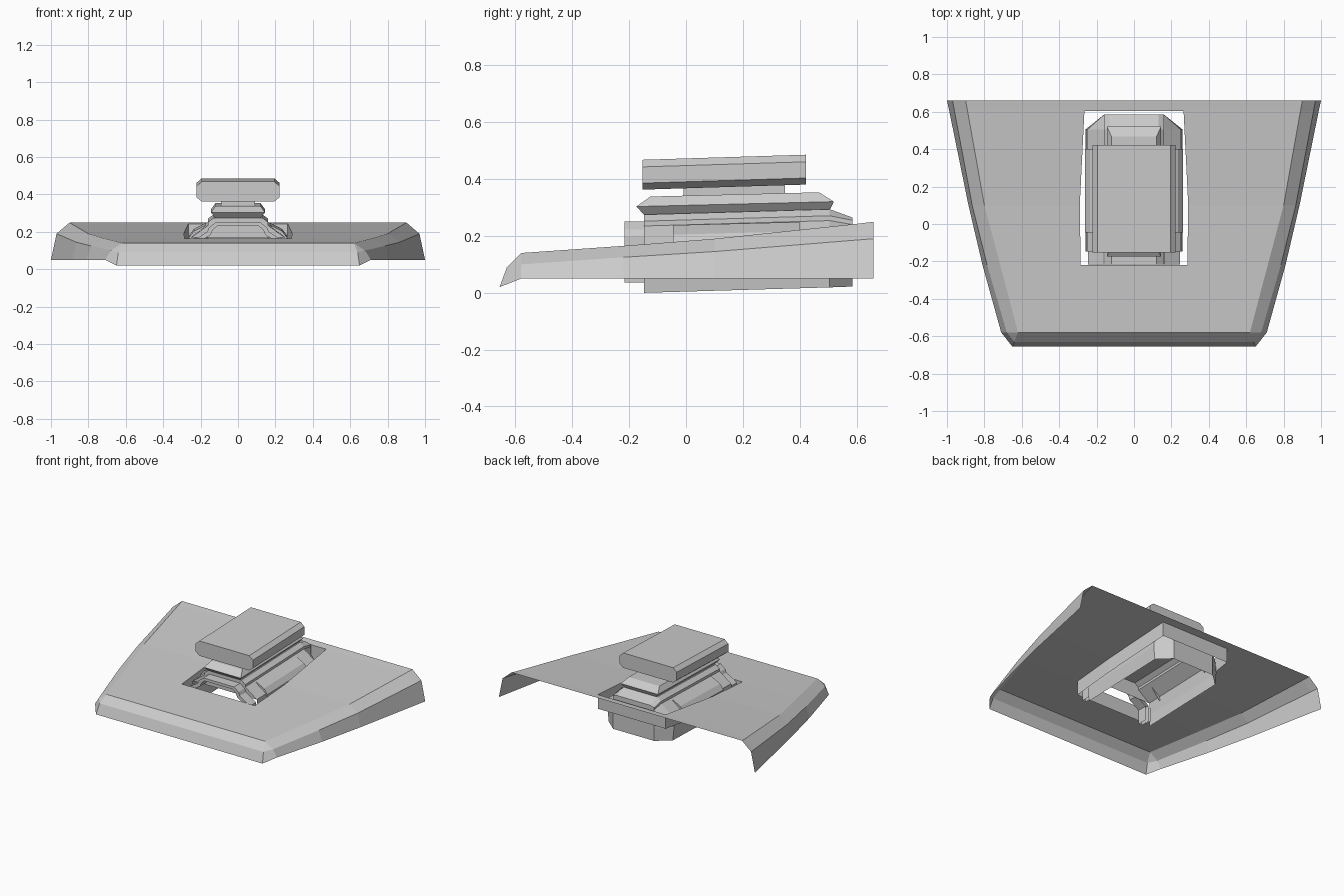
import bpy, bmesh

if "Cube" in bpy.data.objects:
    bpy.data.objects.remove(bpy.data.objects["Cube"])


def finish(bm, name):
    bmesh.ops.remove_doubles(bm, verts=bm.verts, dist=0.0005)
    bmesh.ops.recalc_face_normals(bm, faces=bm.faces)
    me = bpy.data.meshes.new(name)
    bm.to_mesh(me)
    bm.free()
    ob = bpy.data.objects.new(name, me)
    bpy.context.collection.objects.link(ob)
    return ob


def face(bm, pts):
    """One polygon and, separately, its mirror image across x = 0."""
    for s in (1, -1):
        bm.faces.new([bm.verts.new((s * x, y, z)) for x, y, z in pts])


def loft(bm, rows, skip=lambda i, j: False):
    """Quads between rows of right-hand points, mirrored to the left."""
    for i in range(len(rows) - 1):
        for j in range(len(rows[i]) - 1):
            if not skip(i, j):
                face(bm, [rows[i][j], rows[i][j + 1],
                          rows[i + 1][j + 1], rows[i + 1][j]])


def rings(name, levels, tilt):
    """Closed block through rectangles (half width, y0, y1, z), pitched up to the rear."""
    bm = bmesh.new()
    loops = []
    for w, y0, y1, z in levels:
        loops.append([bm.verts.new((x, y, z + tilt * (y + 0.15)))
                      for x, y in ((-w, y0), (w, y0), (w, y1), (-w, y1))])
    for a, b in zip(loops, loops[1:]):
        for k in range(4):
            n = (k + 1) % 4
            bm.faces.new((a[k], a[n], b[n], b[k]))
    bm.faces.new(loops[0])
    bm.faces.new(loops[-1])
    return finish(bm, name)


# Hood shell: y, top z, hole x, edge x, mid (x, z), hem x
stations = [(-0.58, 0.14, 0.27, 0.62, 0.68, 0.10, 0.71),
            (-0.22, 0.165, 0.285, 0.715, 0.785, 0.125, 0.81),
            (0.10, 0.19, 0.29, 0.80, 0.865, 0.145, 0.885),
            (0.605, 0.243, 0.265, 0.89, 0.96, 0.186, 0.988),
            (0.66, 0.25, 0.26, 0.90, 0.97, 0.19, 1.0)]
rows = [[(0, y, z), (h, y, z), (e, y, z), (m, y, mz), (b, y, 0.05)]
        for y, z, h, e, m, mz, b in stations]
bm = bmesh.new()
loft(bm, rows, skip=lambda i, j: j == 0 and i in (1, 2))

# Front lip and its corners
lip1 = [(0, -0.63, 0.09), (0.27, -0.63, 0.09), (0.64, -0.63, 0.09)]
lip2 = [(0, -0.656, 0.02), (0.27, -0.656, 0.02), (0.65, -0.656, 0.02)]
loft(bm, [lip2, lip1, rows[0][:3]])
face(bm, [rows[0][2], lip1[2], rows[0][3]])
face(bm, [lip1[2], lip2[2], rows[0][4], rows[0][3]])
finish(bm, "hood")

# Short skirt hanging around the hood opening
rim = [rows[1][0], rows[1][1], rows[2][1], rows[3][1], rows[3][0]]
bm = bmesh.new()
loft(bm, [rim, [(x, y, z - 0.1) for x, y, z in rim]])
finish(bm, "opening_skirt")

# Engine body: shell open underneath, tapering to the rear
front = [(0, 0.275), (0.13, 0.275), (0.16, 0.252), (0.16, 0.235),
         (0.25, 0.17), (0.26, 0.09), (0.25, 0.0)]
rear = [(0, 0.265), (0.13, 0.265), (0.16, 0.255), (0.16, 0.24),
        (0.16, 0.19), (0.16, 0.11), (0.16, 0.022)]
rows_b = [[(x, -0.147, z) for x, z in front],
          [(x, 0.505, z + 0.019) for x, z in front],
          [(x, 0.585, z) for x, z in rear]]
bm = bmesh.new()
loft(bm, rows_b)
face(bm, rows_b[0][:5] + [(0, -0.147, 0.17)])
face(bm, rows_b[2] + [(0, 0.585, 0.022)])
finish(bm, "engine_body")

# Arched front cover
outer = [(0, 0.251), (0.12, 0.251), (0.155, 0.223), (0.165, 0.2),
         (0.245, 0.15), (0.245, 0.037)]
inner = [(0, 0.232), (0.11, 0.232), (0.135, 0.21), (0.145, 0.185),
         (0.22, 0.138), (0.22, 0.037)]
bm = bmesh.new()
loops = [[(x, y, z) for x, z in p] for p, y in
         ((outer, -0.147), (outer, -0.216), (inner, -0.216), (inner, -0.147))]
loft(bm, loops)
finish(bm, "front_arch")

# Raised covers on both flanks
section = [(0.17, 0.238), (0.235, 0.205), (0.262, 0.17), (0.25, 0.14)]
bm = bmesh.new()
ends = [[(x, y, z + 0.025 * (y + 0.04)) for x, z in section] for y in (-0.045, 0.40)]
loft(bm, ends)
for end in ends:
    face(bm, end)
finish(bm, "side_covers")

# Stepped plenum, neck and air intake
rings("plenum", [(0.12, -0.147, 0.505, 0.274), (0.145, -0.175, 0.52, 0.304),
                 (0.12, -0.125, 0.468, 0.338)], 0.025)
rings("intake_neck", [(0.09, -0.008, 0.348, 0.33), (0.09, -0.008, 0.348, 0.368)], 0.025)
rings("air_intake", [(0.195, -0.153, 0.422, 0.363), (0.223, -0.153, 0.422, 0.386),
                     (0.223, -0.153, 0.422, 0.443), (0.195, -0.153, 0.422, 0.468)], 0.031)
